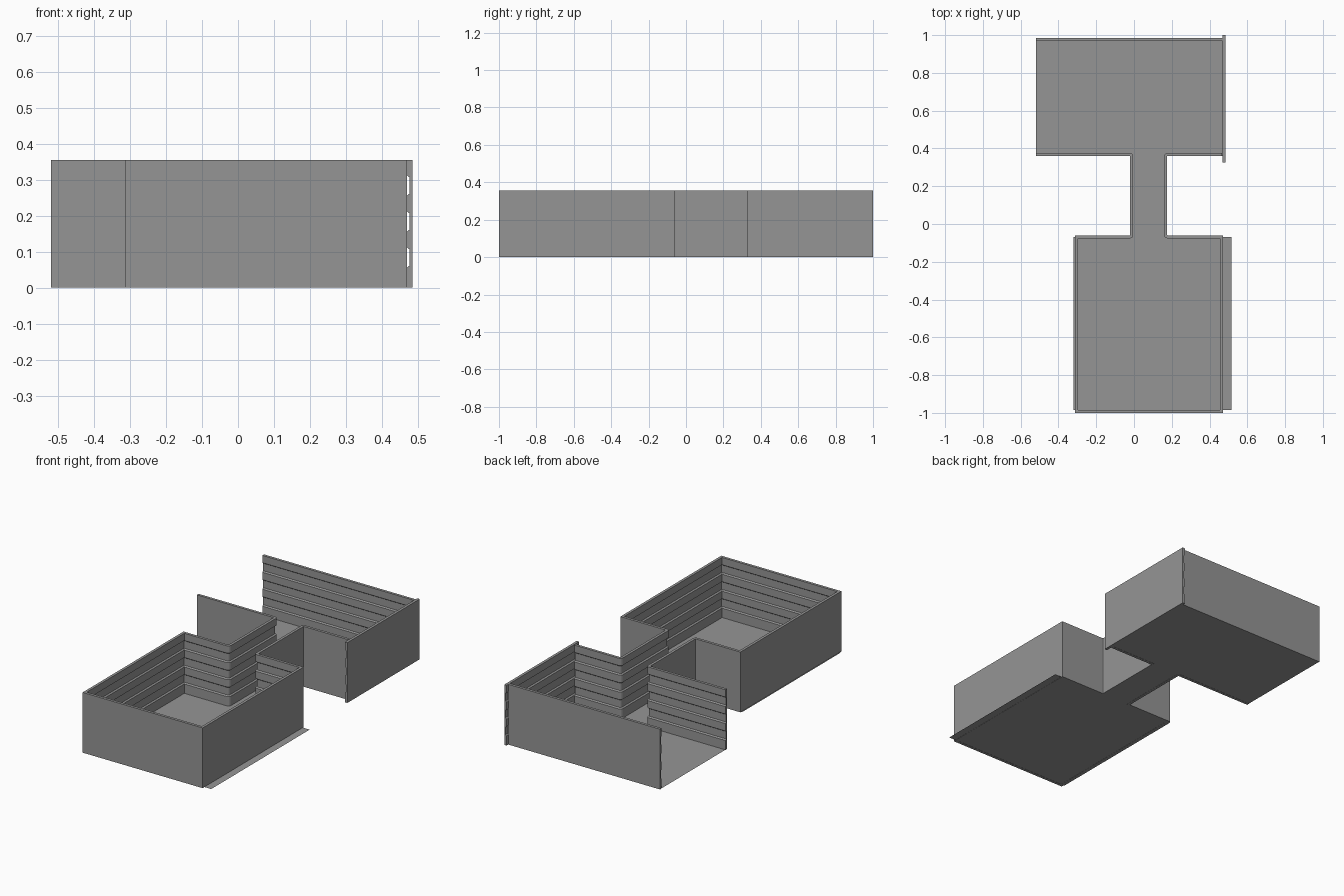
import bpy, bmesh, math
from mathutils import Vector

cube = bpy.data.objects.get("Cube")
if cube:
    bpy.data.objects.remove(cube, do_unlink=True)

grey = bpy.data.materials.new("mid grey")
grey.use_nodes = True
colour = (0.3, 0.3, 0.3, 1)
grey.diffuse_color = colour
grey.node_tree.nodes["Principled BSDF"].inputs["Base Color"].default_value = colour

HEIGHT = 0.355
RIDGE, RECESS = 0.016, 0.008


def finish(name, bm):
    mesh = bpy.data.meshes.new(name)
    bm.to_mesh(mesh)
    bm.free()
    mesh.materials.append(grey)
    obj = bpy.data.objects.new(name, mesh)
    bpy.context.collection.objects.link(obj)
    return obj


def wall_profile():
    """Flat outer side, inner side with raised horizontal boards."""
    pts = [(0, HEIGHT), (0, 0), (RIDGE, 0)]
    for i in range(3):
        low = 0.056 + i * 0.1
        pts += [(RIDGE, low), (RECESS, low + 0.006),
                (RECESS, low + 0.05), (RIDGE, low + 0.056)]
    return pts + [(RIDGE, HEIGHT)]


def round_corners(path, r=0.003, steps=4):
    """Replace each inner corner of a plan path by a small arc."""
    pts = [Vector(p) for p in path]
    out = [pts[0]]
    for a, b, c in zip(pts, pts[1:], pts[2:]):
        start = b + (a - b).normalized() * r
        end = b + (c - b).normalized() * r
        centre = start + end - b
        for k in range(steps + 1):
            t = k / steps * math.pi / 2
            out.append(centre + (start - centre) * math.cos(t)
                       + (end - centre) * math.sin(t))
    return out + [pts[-1]]


def wall(name, path):
    """Sweep the profile along a plan path, boards on the left-hand side."""
    pts = [Vector(p) for p in path]
    normals = []
    for a, b in zip(pts, pts[1:]):
        d = (b - a).normalized()
        normals.append(Vector((-d.y, d.x)))
    bm = bmesh.new()
    rings = []
    for i, p in enumerate(pts):
        n0 = normals[max(i - 1, 0)]
        n1 = normals[min(i, len(normals) - 1)]
        mitre = (n0 + n1) / (1 + n0.dot(n1))
        rings.append([bm.verts.new((*(p + mitre * d), z))
                      for d, z in wall_profile()])
    for r0, r1 in zip(rings, rings[1:]):
        for j in range(len(r0)):
            k = (j + 1) % len(r0)
            bm.faces.new((r0[j], r0[k], r1[k], r1[j]))
    bm.faces.new(rings[0])
    bm.faces.new(rings[-1])
    bmesh.ops.recalc_face_normals(bm, faces=bm.faces)
    return finish(name, bm)


def floor(name, x0, x1, y0, y1):
    bm = bmesh.new()
    bm.faces.new([bm.verts.new((x, y, 0.001)) for x, y in
                  ((x0, y0), (x1, y0), (x1, y1), (x0, y1))])
    return finish(name, bm)


# Floors
floor("front_room_floor", -0.32, 0.515, -0.985, -0.068)
floor("passage_floor", -0.02, 0.175, -0.068, 0.36)
floor("back_room_floor", -0.52, 0.47, 0.36, 0.98)

# Front room: three sides
wall("front_room_walls", [(-0.313, -0.06), (-0.313, -1), (0.47, -1), (0.47, -0.06)])

# Passage walls that turn outward into both rooms
wall("right_passage_wall", round_corners(
    [(-0.52, 0.36), (-0.02, 0.36), (-0.02, -0.06), (-0.305, -0.06)]))
wall("left_passage_wall", round_corners(
    [(0.462, -0.06), (0.175, -0.06), (0.175, 0.36), (0.465, 0.36)]))

# Back room: back and left walls, right side left open
wall("back_room_left_wall", [(0.485, 0.325), (0.485, 1)])
wall("back_room_back_wall", [(0.47, 0.985), (-0.52, 0.985)])
